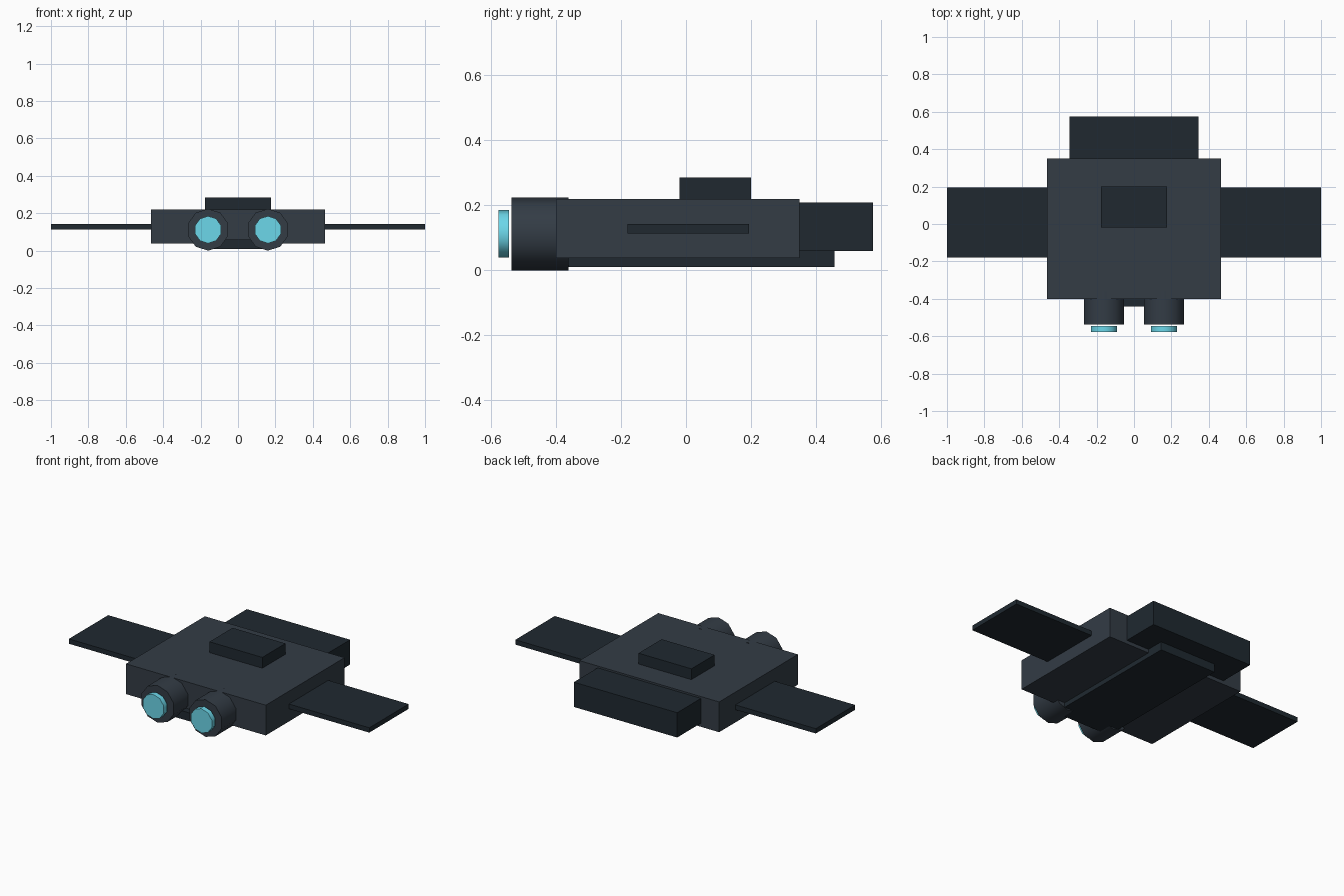
import bpy
from math import pi

if "Cube" in bpy.data.objects:
    bpy.data.objects.remove(bpy.data.objects["Cube"])


def material(name, rgb):
    m = bpy.data.materials.new(name)
    m.diffuse_color = (*rgb, 1)
    m.use_nodes = True
    m.node_tree.nodes["Principled BSDF"].inputs["Base Color"].default_value = m.diffuse_color
    return m


SLATE = material("slate", (0.033, 0.045, 0.060))
DARK = material("dark_slate", (0.014, 0.022, 0.030))
CYAN = material("cyan_glass", (0.15, 0.68, 0.82))


def box(name, x, y, z, mat):
    """Box from (min, max) ranges."""
    bpy.ops.mesh.primitive_cube_add(size=1, location=[sum(r) / 2 for r in (x, y, z)])
    ob = bpy.context.object
    ob.name = name
    ob.scale = [r[1] - r[0] for r in (x, y, z)]
    bpy.ops.object.transform_apply(location=False, rotation=False, scale=True)
    ob.data.materials.append(mat)


def tube(name, x, y, z, radius, mat):
    """Ten-sided cylinder lying along y."""
    bpy.ops.mesh.primitive_cylinder_add(
        vertices=10, radius=radius, depth=y[1] - y[0],
        location=(x, sum(y) / 2, z), rotation=(pi / 2, 0, 0))
    ob = bpy.context.object
    ob.name = name
    ob.data.materials.append(mat)
    bpy.ops.object.shade_smooth_by_angle(angle=pi / 4)


# Hull, with roof block, rear block and belly plate
box("body", (-0.465, 0.465), (-0.40, 0.349), (0.038, 0.22), SLATE)
box("roof_block", (-0.176, 0.176), (-0.02, 0.20), (0.21, 0.285), DARK)
box("rear_block", (-0.344, 0.344), (0.33, 0.575), (0.06, 0.209), DARK)
box("belly_plate", (-0.19, 0.19), (-0.44, 0.457), (0.01, 0.06), DARK)

# Mirrored wings, barrels and lenses
for side, s in (("left", -1), ("right", 1)):
    box(f"{side}_wing", sorted((s * 0.45, s * 1.0)), (-0.18, 0.194), (0.114, 0.143), DARK)
    tube(f"{side}_barrel", s * 0.16, (-0.537, -0.362), 0.112, 0.112, SLATE)
    tube(f"{side}_lens", s * 0.16, (-0.577, -0.545), 0.112, 0.073, CYAN)
